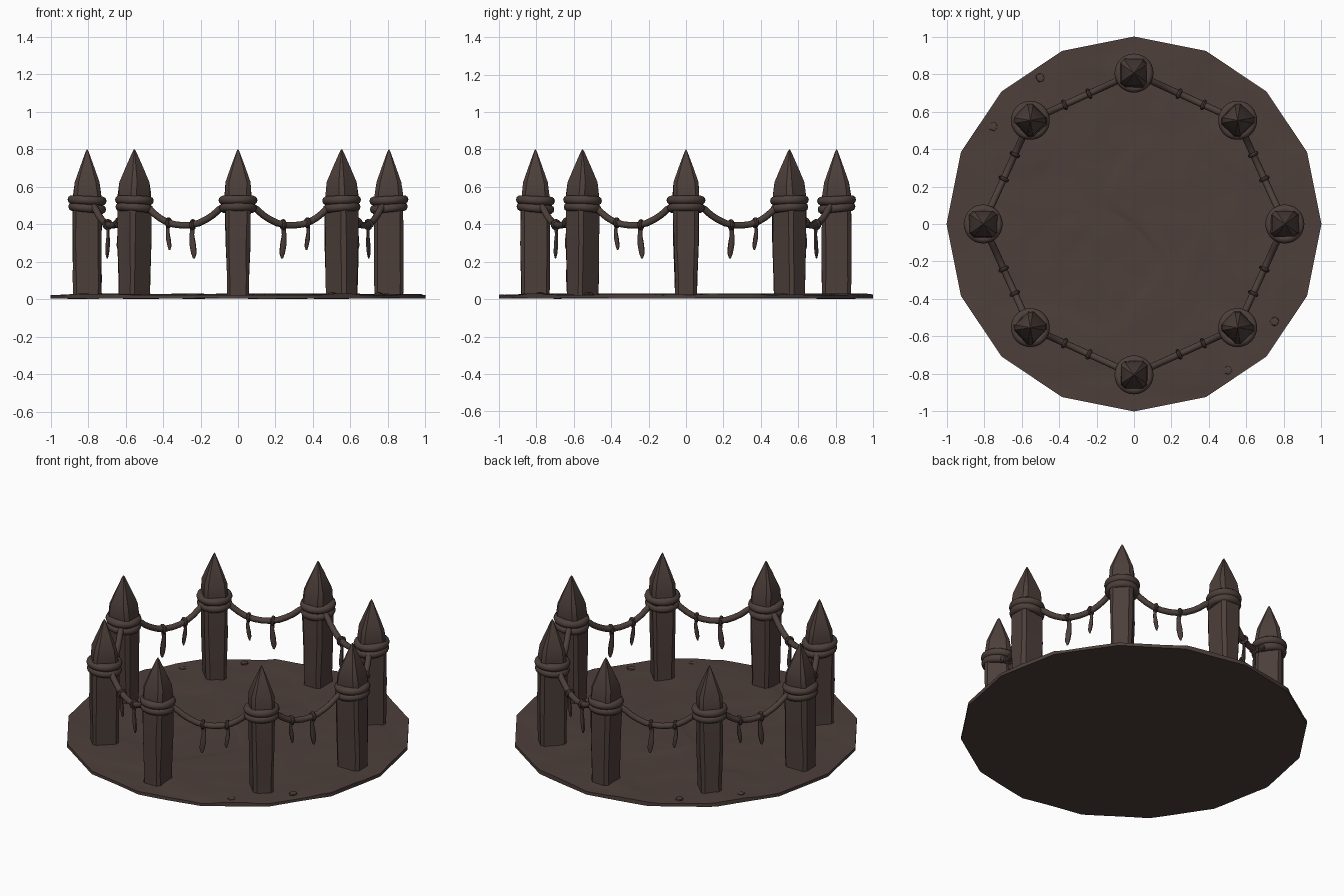
import bpy, bmesh, math, random
from mathutils import Vector, noise

if "Cube" in bpy.data.objects:
    bpy.data.objects.remove(bpy.data.objects["Cube"])

random.seed(4)
mat = bpy.data.materials.new("dark brown")
mat.diffuse_color = (0.074, 0.050, 0.043, 1)
mat.use_nodes = True
mat.node_tree.nodes["Principled BSDF"].inputs["Base Color"].default_value = mat.diffuse_color


def finish(name, bm, angle=35):
    bmesh.ops.recalc_face_normals(bm, faces=bm.faces)
    me = bpy.data.meshes.new(name)
    bm.to_mesh(me)
    bm.free()
    ob = bpy.data.objects.new(name, me)
    bpy.context.collection.objects.link(ob)
    me.materials.append(mat)
    bpy.ops.object.select_all(action='DESELECT')
    ob.select_set(True)
    bpy.context.view_layer.objects.active = ob
    bpy.ops.object.shade_smooth_by_angle(angle=math.radians(angle))
    return ob


def loft(bm, rings, caps=True, closed=False):
    """Skin a list of equal-length point rings."""
    vs = [[bm.verts.new(p) for p in r] for r in rings]
    n = len(vs[0])
    pairs = list(zip(vs, vs[1:])) + ([(vs[-1], vs[0])] if closed else [])
    for a, b in pairs:
        for i in range(n):
            j = (i + 1) % n
            bm.faces.new((a[i], a[j], b[j], b[i]))
    if caps and not closed:
        bm.faces.new(vs[0])
        bm.faces.new(vs[-1])


def tube(bm, path, radius, sides=10, closed=False):
    """Round tube along a path, section kept upright."""
    rings = []
    m = len(path)
    for k, p in enumerate(path):
        a = path[(k - 1) % m] if closed else path[max(k - 1, 0)]
        b = path[(k + 1) % m] if closed else path[min(k + 1, m - 1)]
        t = (b - a).normalized()
        ref = Vector((0, 0, 1)) if abs(t.z) < 0.9 else Vector((1, 0, 0))
        s = t.cross(ref).normalized()
        w = s.cross(t)
        rings.append([p + radius * (s * math.cos(q) + w * math.sin(q))
                      for q in (2 * math.pi * i / sides for i in range(sides))])
    loft(bm, rings, not closed, closed)


# Ground disc: sixteen-sided rim, worn terraced top
SEG, RINGS = 96, 30
def rim(a):
    d = (a % (math.pi / 8)) - math.pi / 16
    return math.cos(math.pi / 16) / math.cos(d)

def top_z(x, y):
    v = noise.noise(Vector((x * 2.3, y * 2.3, 3.1))) * 2.2
    step = max(0, min(1, v * 5 + 0.3))
    return 0.023 + 0.006 * step + 0.003 * noise.noise(Vector((x * 6, y * 6, 1)))

bm = bmesh.new()
rows = []
for z_side in ("bottom", "top"):
    fr = [0.02 + 0.98 * i / RINGS for i in range(RINGS + 1)]
    for f in (fr if z_side == "bottom" else fr[::-1]):
        row = []
        for i in range(SEG):
            a = 2 * math.pi * i / SEG
            r = f * rim(a)
            x, y = r * math.cos(a), r * math.sin(a)
            z = top_z(x, y) if z_side == "top" else \
                0.004 + 0.004 * noise.noise(Vector((x * 3, y * 3, 8)))
            row.append((x, y, z))
        rows.append(row)
loft(bm, rows)
finish("ground_disc", bm, 40)

# Pebbles around the rim
bm = bmesh.new()
spots = [(sx * x, sy * y) for x, y in ((0.75, 0.52), (0.5, 0.78)) for sx, sy in ((-1, 1), (1, -1))]
for x, y in spots:
    res = bmesh.ops.create_icosphere(bm, subdivisions=1, radius=0.027)
    for v in res["verts"]:
        v.co = Vector((x + v.co.x * random.uniform(.8, 1.1), y + v.co.y, 0.027 + v.co.z * 0.45))
finish("pebbles", bm)

# Posts: chamfered beams with pointed tops, plus two rope coils each
POST = []
for k in range(8):
    a = k * math.pi / 4
    POST.append(Vector((math.cos(a), math.sin(a), 0)) * (0.805 if k % 2 == 0 else 0.782))

for k, c in enumerate(POST):
    a = k * math.pi / 4
    rad = Vector((math.cos(a), math.sin(a), 0))
    tan = Vector((-math.sin(a), math.cos(a), 0))
    bm = bmesh.new()
    rings = []
    # height, radial half width, tangential half width
    for z, h, w in ((0.01, .076, .059), (0.1, .077, .06), (0.3, .079, .066), (0.47, .079, .068),
                    (0.56, .074, .069), (0.625, .066, .067), (0.71, .036, .037),
                    (0.785, .009, .009), (0.8, .002, .002)):
        ch = 0.3 * min(h, w)
        j = 0.003 if 0.05 < z < 0.6 else 0
        rings.append([c + rad * (p + random.uniform(-j, j)) + tan * (q + random.uniform(-j, j))
                      + Vector((0, 0, z)) for p, q in
                      ((h, w - ch), (h - ch, w), (ch - h, w), (-h, w - ch),
                       (-h, ch - w), (ch - h, -w), (h - ch, -w), (h, ch - w))])
    loft(bm, rings)
    finish("post_%d" % k, bm, 25)

    bm = bmesh.new()
    for z, r, tilt in ((0.528, 0.080, 0.004), (0.487, 0.077, 0.008)):
        path = [c + rad * r * math.cos(q) + tan * r * math.sin(q)
                + Vector((0, 0, z + tilt * math.cos(q))) for q in
                (2 * math.pi * i / 28 for i in range(28))]
        tube(bm, path, 0.024, 10, True)
    finish("rope_coil_%d" % k, bm, 60)

# Sagging ropes, knots and hanging rags; long rag sits by the axis post
SAG = [(.10, .505), (.18, .48), (.24, .45), (.30, .428), (.38, .406), (.46, .396), (.54, .394),
       (.62, .400), (.70, .415), (.76, .435), (.82, .462), (.86, .485), (.91, .505)]

for k in range(8):
    for_even = k if k % 2 == 0 else (k + 1) % 8
    A = POST[for_even]
    B = POST[(k + 1) % 8] if k % 2 == 0 else POST[k]
    u = (B - A).normalized()
    n = Vector((-u.y, u.x, 0))
    at = lambda t, z: A.lerp(B, t) + Vector((0, 0, z))
    bm = bmesh.new()
    tube(bm, [at(t, z) for t, z in SAG], 0.018)
    finish("rope_%d" % k, bm, 60)

    bm = bmesh.new()
    for t, z, end, w in ((.435, .398, .218, .017), (.67, .408, .262, .012)):
        # knot wrapped round the rope
        path = [at(t, z) + (n * math.cos(q) + Vector((0, 0, 1)) * math.sin(q)) * 0.019
                for q in (2 * math.pi * i / 14 for i in range(14))]
        tube(bm, path, 0.011, 8, True)
        # rag, narrow at the knot, ragged point at the bottom
        rings = []
        L = z - end
        for f, s in ((0.05, .75), (.3, .7), (.6, 1), (.85, .85), (1, .3)):
            c = at(t, z - f * L) + u * 0.006 * math.sin(f * 5)
            hw, hd = w * s, 0.009 * s
            rings.append([c + u * p * hw + n * q * hd for p, q in
                          ((1, .5), (.5, 1), (-.5, 1), (-1, .5), (-1, -.5), (-.5, -1), (.5, -1), (1, -.5))])
        loft(bm, rings)
    finish("knots_and_rags_%d" % k, bm, 40)
